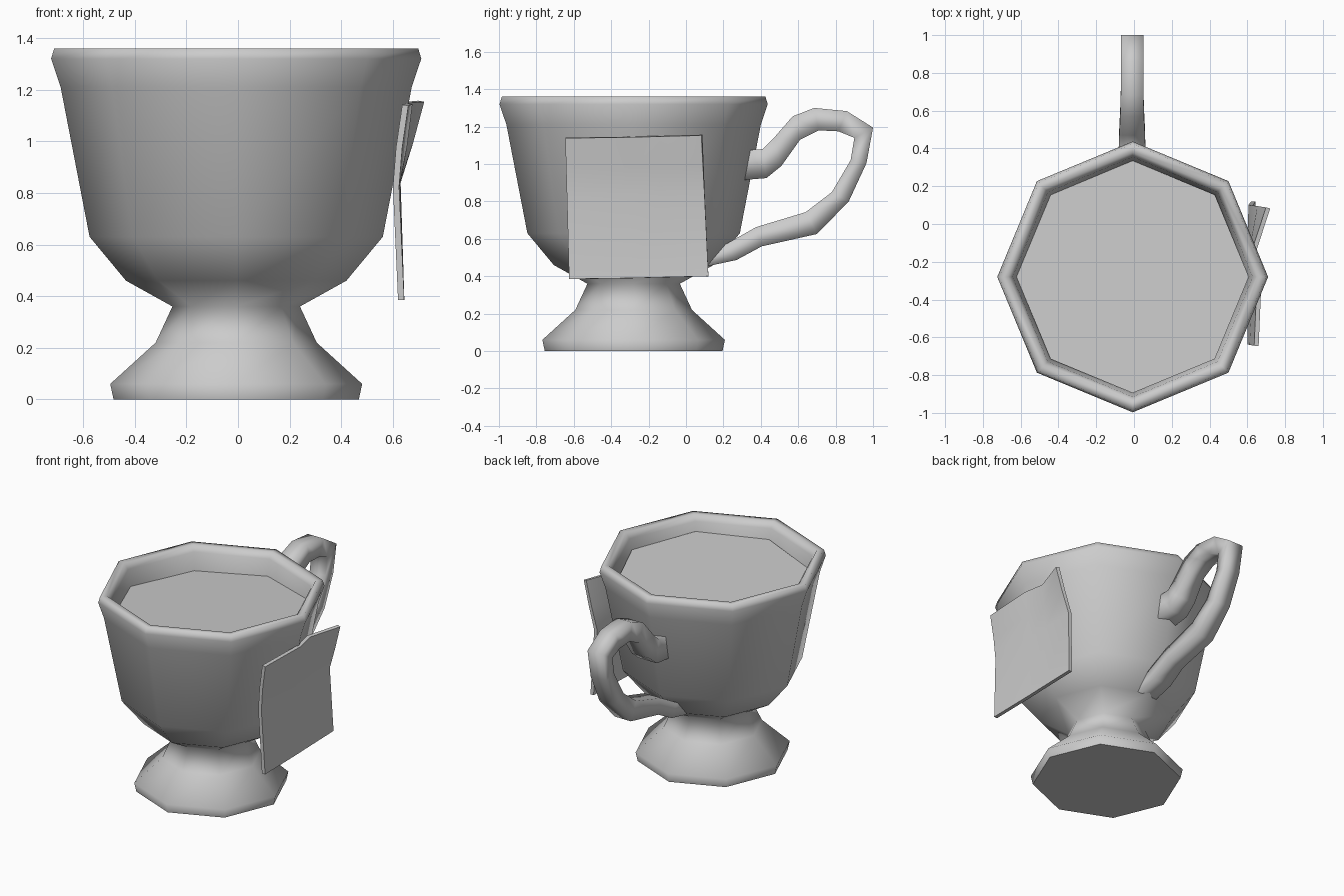
import bpy, bmesh
from math import sin, cos, tau
from mathutils import Vector

if "Cube" in bpy.data.objects:
    bpy.data.objects.remove(bpy.data.objects["Cube"])

CX, CY = -0.007, -0.28
SIDES = 8


def link(name, bm):
    mesh = bpy.data.meshes.new(name)
    bm.to_mesh(mesh)
    bm.free()
    ob = bpy.data.objects.new(name, mesh)
    bpy.context.collection.objects.link(ob)
    return ob


def skin(name, rings):
    """Bridge closed rings of points into a smooth shaded skin with flat end caps."""
    bm = bmesh.new()
    loops = [[bm.verts.new(p) for p in ring] for ring in rings]
    n = len(loops[0])
    for a, b in zip(loops, loops[1:]):
        for i in range(n):
            j = (i + 1) % n
            bm.faces.new((a[i], a[j], b[j], b[i])).smooth = True
    bm.faces.new(loops[-1])
    if len(loops) > 1:
        bm.faces.new(loops[0][::-1])
        bmesh.ops.recalc_face_normals(bm, faces=bm.faces)
    return link(name, bm)


def octagon(r, z, tilt=0.0):
    """Horizontal octagon; tilt raises its front right corner."""
    return [(CX + r * cos(a), CY + r * sin(a), z + tilt * cos(a + tau / 8))
            for a in (tau * i / SIDES for i in range(SIDES))]


# Cup: footed octagonal body, rolled rim and inner wall down to the drink
profile = [(0.475, 0), (0.488, 0.06), (0.312, 0.22), (0.247, 0.36),
           (0.427, 0.46), (0.568, 0.63), (0.68, 1.21), (0.717, 1.32),
           (0.705, 1.36), (0.66, 1.36), (0.635, 1.32), (0.612, 1.19)]
skin("cup", [octagon(r, z) for r, z in profile])

# Drink surface, slightly tilted
skin("drink", [octagon(0.615, 1.23, 0.03)])

# Handle: outer and inner (y, z) of each square cross-section, and half width in x
sections = [
    (0.335, 1.075, 0.30, 0.914, 0.075), (0.41, 1.08, 0.43, 0.925, 0.07),
    (0.47, 1.14, 0.51, 0.99, 0.068), (0.57, 1.255, 0.61, 1.13, 0.063),
    (0.685, 1.30, 0.71, 1.18, 0.06), (0.86, 1.283, 0.815, 1.175, 0.06),
    (1.0, 1.195, 0.90, 1.14, 0.06), (0.965, 1.005, 0.88, 1.02, 0.06),
    (0.87, 0.80, 0.78, 0.85, 0.06), (0.70, 0.626, 0.64, 0.743, 0.06),
    (0.405, 0.56, 0.375, 0.663, 0.063), (0.27, 0.487, 0.21, 0.57, 0.07),
    (0.12, 0.455, 0.09, 0.53, 0.075)]
rings = []
for oy, oz, iy, iz, w in sections:
    x0, x1 = -0.01 - w, -0.01 + w
    rings.append([(x0, oy, oz), (x1, oy, oz), (x1, iy, iz), (x0, iy, iz)])
skin("handle", rings)

# Tag: thin curled card on the right side; rows of z and x from front to back
rows = [(0.39, 0.632, 0.632, 0.632, 0.632), (0.83, 0.612, 0.616, 0.612, 0.618),
        (0.98, 0.624, 0.643, 0.622, 0.665), (1.145, 0.648, 0.664, 0.636, 0.71)]
bm = bmesh.new()
grid = []
for z, *xs in rows:
    t = (z - 0.39) / 0.755
    ys = (-0.625 - 0.02 * t, -0.28, -0.14, 0.12 - 0.035 * t)
    grid.append([bm.verts.new((x, y, z + dz))
                 for x, y, dz in zip(xs, ys, (-0.005, 0.0, 0.004, 0.01))])
for a, b in zip(grid, grid[1:]):
    for i in range(3):
        bm.faces.new((a[i], a[i + 1], b[i + 1], b[i]))
tag = link("tag", bm)
solid = tag.modifiers.new("thickness", 'SOLIDIFY')
solid.thickness = 0.024
solid.offset = 0
bpy.context.view_layer.objects.active = tag
tag.select_set(True)
bpy.ops.object.modifier_apply(modifier=solid.name)
bpy.ops.object.shade_smooth_by_angle(angle=0.8)
